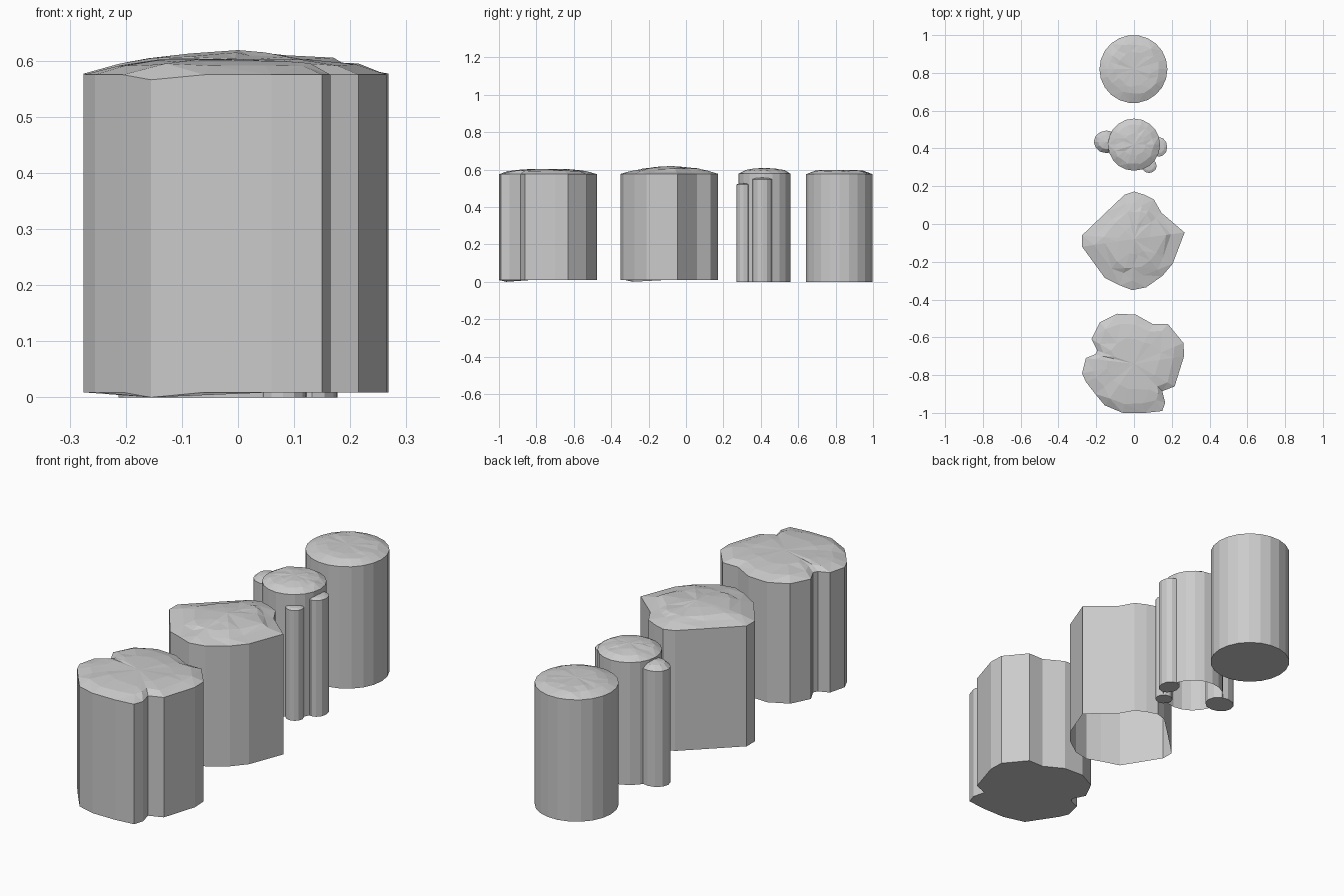
import bpy, bmesh, math, random

if "Cube" in bpy.data.objects:
    bpy.data.objects.remove(bpy.data.objects["Cube"])

random.seed(4)


def column(name, outline, centre, base, rim, rings, peak, capped, dip=None, rough=0.0, shift=0.0):
    """Upright prism from a counter-clockwise outline, with a faceted crown made of shrinking rings."""
    cx, cy = centre
    n = len(outline)
    bm = bmesh.new()

    def drop(i):
        return -0.009 if i == dip else 0.0

    loops = [
        [bm.verts.new((x, y, base + drop(i))) for i, (x, y) in enumerate(outline)],
        [bm.verts.new((x, y, rim + drop(i))) for i, (x, y) in enumerate(outline)],
    ]
    # crown rings: (scale, height)
    for s, z in rings:
        loop = []
        for x, y in outline:
            k = s * (1 + random.uniform(-shift, shift))
            loop.append(bm.verts.new((cx + (x - cx) * k, cy + (y - cy) * k,
                                      z + random.uniform(-rough, rough))))
        loops.append(loop)
    for a, b in zip(loops, loops[1:]):
        for i in range(n):
            j = (i + 1) % n
            bm.faces.new((a[i], a[j], b[j], b[i]))
    top = bm.verts.new((cx, cy, peak))
    for i in range(n):
        bm.faces.new((loops[-1][i], loops[-1][(i + 1) % n], top))
    if capped:
        bm.faces.new(list(reversed(loops[0])))
    bmesh.ops.triangulate(bm, faces=[f for f in bm.faces if len(f.verts) == 4
                                     and max(v.co.z for v in f.verts) > rim + 0.001])
    mesh = bpy.data.meshes.new(name)
    bm.to_mesh(mesh)
    bm.free()
    obj = bpy.data.objects.new(name, mesh)
    bpy.context.collection.objects.link(obj)
    return obj


def oval(cx, cy, rx, ry, n):
    return [(cx + rx * math.cos(2 * math.pi * i / n), cy + ry * math.sin(2 * math.pi * i / n))
            for i in range(n)]


# lumpy front pillar
lumpy = [(-0.275, -0.79), (-0.255, -0.835), (-0.205, -0.9), (-0.155, -0.96), (-0.06, -1.0),
         (0.06, -1.0), (0.15, -0.99), (0.165, -0.945), (0.15, -0.885), (0.215, -0.86),
         (0.265, -0.7), (0.262, -0.63), (0.18, -0.53), (0.1, -0.53), (0.01, -0.48),
         (-0.09, -0.475), (-0.18, -0.52), (-0.225, -0.61), (-0.195, -0.67), (-0.205, -0.69),
         (-0.255, -0.71)]
column("lumpy_pillar", lumpy, (0, -0.74), 0.009, 0.575,
       [(0.8, 0.593), (0.52, 0.601)], 0.603, True, dip=3, rough=0.003, shift=0.05)

# angular pillar with stepped crown, open underneath
angular = [(0.0, 0.172), (-0.05, 0.155), (-0.15, 0.06), (-0.275, -0.06), (-0.275, -0.12),
           (-0.155, -0.285), (-0.075, -0.325), (-0.01, -0.35), (0.065, -0.335), (0.15, -0.275),
           (0.205, -0.21), (0.268, -0.045), (0.145, 0.06), (0.105, 0.13), (0.055, 0.155)]
column("angular_pillar", angular, (0, -0.08), 0.009, 0.577,
       [(0.78, 0.592), (0.6, 0.605), (0.3, 0.612)], 0.619, False, dip=5, rough=0.003, shift=0.07)

# slim round pillar with three side stubs
column("slim_pillar", oval(0, 0.42, 0.138, 0.138, 20), (0, 0.42), 0, 0.578,
       [(0.75, 0.597), (0.42, 0.605)], 0.608, False, rough=0.002, shift=0.05)
stubs = {
    "left_stub": (-0.145, 0.435, 0.068, 0.06, 0.545, 0.572),
    "right_stub": (0.132, 0.408, 0.044, 0.052, 0.548, 0.557),
    "front_stub": (0.08, 0.308, 0.04, 0.038, 0.52, 0.527),
}
for name, (x, y, rx, ry, rim, peak) in stubs.items():
    column(name, oval(x, y, rx, ry, 12), (x, y), 0, rim,
           [(0.65, rim + (peak - rim) * 0.75)], peak, True)

# round back pillar
column("round_pillar", oval(-0.003, 0.82, 0.18, 0.18, 22), (-0.003, 0.82), 0, 0.575,
       [(0.75, 0.592), (0.5, 0.597)], 0.599, True, rough=0.002, shift=0.06)
